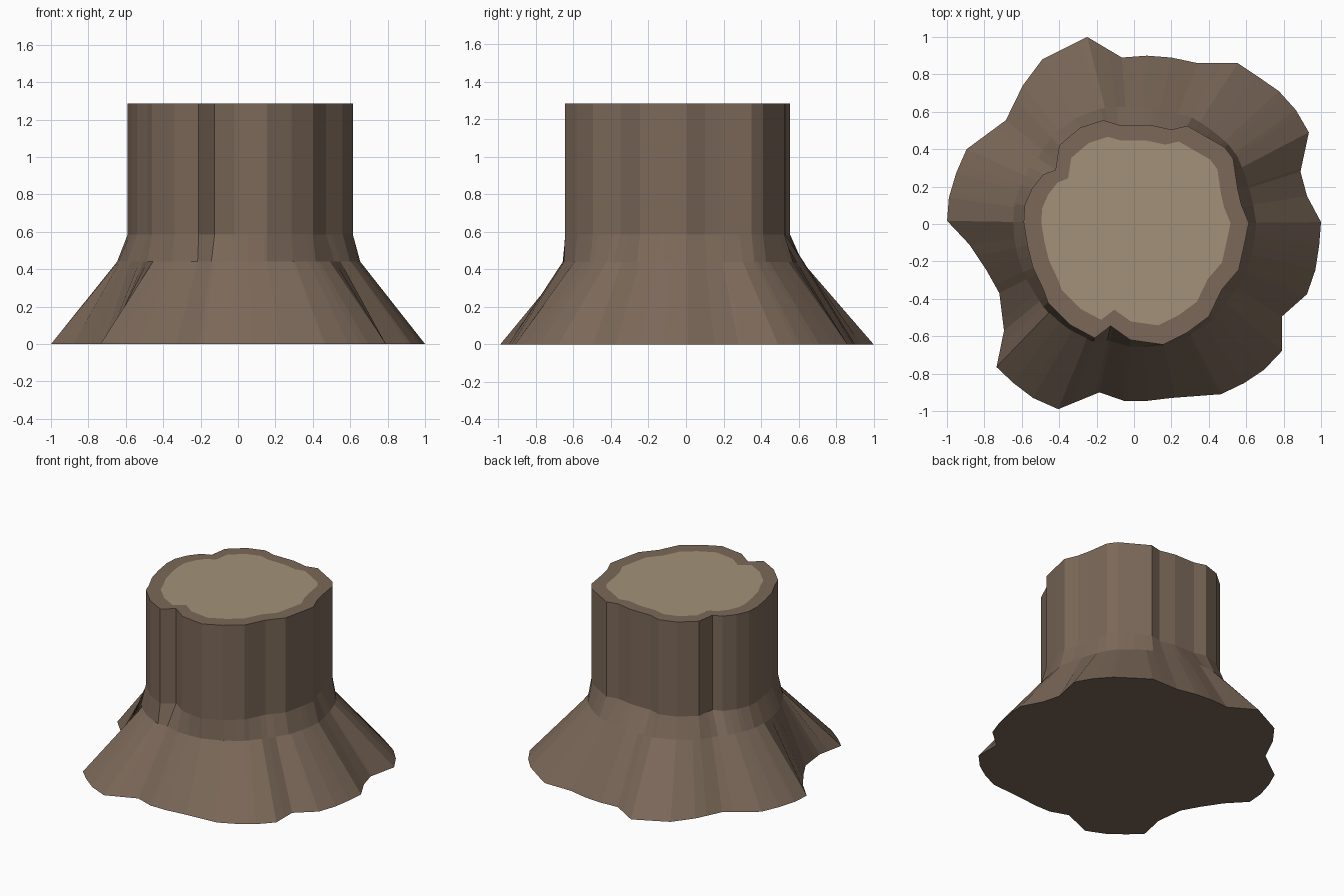
import bpy, bmesh, math

if "Cube" in bpy.data.objects:
    bpy.data.objects.remove(bpy.data.objects["Cube"])

# Outlines seen from above, counter-clockwise
ROOTS = [(1, .01), (.925, .15), (.89, .28), (.935, .49), (.865, .61), (.775, .71),
         (.66, .79), (.555, .86), (.335, .86), (.2, .89), (.07, .9), (-.065, .89),
         (-.25, 1), (-.49, .88), (-.595, .74), (-.685, .555), (-.895, .4),
         (-.95, .275), (-.99, .14), (-1, .01), (-.88, -.11), (-.79, -.245),
         (-.72, -.37), (-.695, -.57), (-.735, -.765), (-.645, -.85), (-.54, -.93),
         (-.405, -.99), (-.185, -.9), (-.055, -.945), (.075, -.945), (.2, -.93),
         (.465, -.91), (.59, -.85), (.695, -.78), (.79, -.68), (.79, -.495),
         (.925, -.375), (.97, -.245), (.99, -.115)]
TRUNK = [(.615, .01), (.575, .1), (.555, .185), (.53, .35), (.485, .41), (.285, .525),
         (.2, .505), (.085, .53), (-.08, .53), (-.165, .555), (-.29, .515), (-.4, .42),
         (-.42, .29), (-.485, .265), (-.545, .19), (-.585, .1), (-.59, .01),
         (-.57, -.115), (-.54, -.235), (-.485, -.35), (-.46, -.42), (-.34, -.54),
         (-.21, -.61), (-.125, -.545), (-.02, -.62), (.155, -.645), (.285, -.58),
         (.4, -.495), (.47, -.35), (.56, -.245), (.59, -.11)]


def radius(outline, a):
    """Distance from the centre to the outline at angle a."""
    dx, dy = math.cos(a), math.sin(a)
    for (px, py), (qx, qy) in zip(outline, outline[1:] + outline[:1]):
        ex, ey = qx - px, qy - py
        den = dx * ey - dy * ex
        if abs(den) < 1e-9:
            continue
        r = (px * ey - py * ex) / den
        t = (px * dy - py * dx) / den
        if r > 0 and -1e-6 <= t <= 1 + 1e-6:
            return r
    return 0.6


# Shared angles so every ring has matching corners
angles = []
for a in sorted(math.atan2(y, x) % math.tau for x, y in ROOTS + TRUNK):
    if not angles or a - angles[-1] > 0.008:
        angles.append(a)
root_r = [radius(ROOTS, a) for a in angles]
trunk_r = [radius(TRUNK, a) for a in angles]
collar_r = [0.645 + 0.3 * (r - 0.585) for r in trunk_r]
wood_r = [0.84 * r for r in trunk_r]


def build(name, rings, color, cap_first=False, cap_last=False):
    bm = bmesh.new()
    loops = [[bm.verts.new((r * math.cos(a), r * math.sin(a), z))
              for r, a in zip(radii, angles)] for radii, z in rings]
    n = len(angles)
    for lo, hi in zip(loops, loops[1:]):
        for i in range(n):
            j = (i + 1) % n
            bm.faces.new((lo[i], lo[j], hi[j], hi[i]))
    if cap_first:
        bm.faces.new(loops[0][::-1])
    if cap_last:
        bm.faces.new(loops[-1])
    mesh = bpy.data.meshes.new(name)
    bm.to_mesh(mesh)
    bm.free()
    mat = bpy.data.materials.new(name + "_colour")
    mat.diffuse_color = color
    mat.use_nodes = True
    mat.node_tree.nodes["Principled BSDF"].inputs["Base Color"].default_value = mat.diffuse_color
    mesh.materials.append(mat)
    obj = bpy.data.objects.new(name, mesh)
    bpy.context.collection.objects.link(obj)
    return obj


# Bark: flared roots, collar, straight trunk and top rim
build("bark", [(root_r, 0), (collar_r, 0.44), (trunk_r, 0.585),
               (trunk_r, 1.285), (wood_r, 1.285)],
      (0.20, 0.14, 0.10, 1), cap_first=True)
# Pale cut wood on top
build("cut_wood", [(wood_r, 1.285)], (0.36, 0.285, 0.19, 1), cap_last=True)
